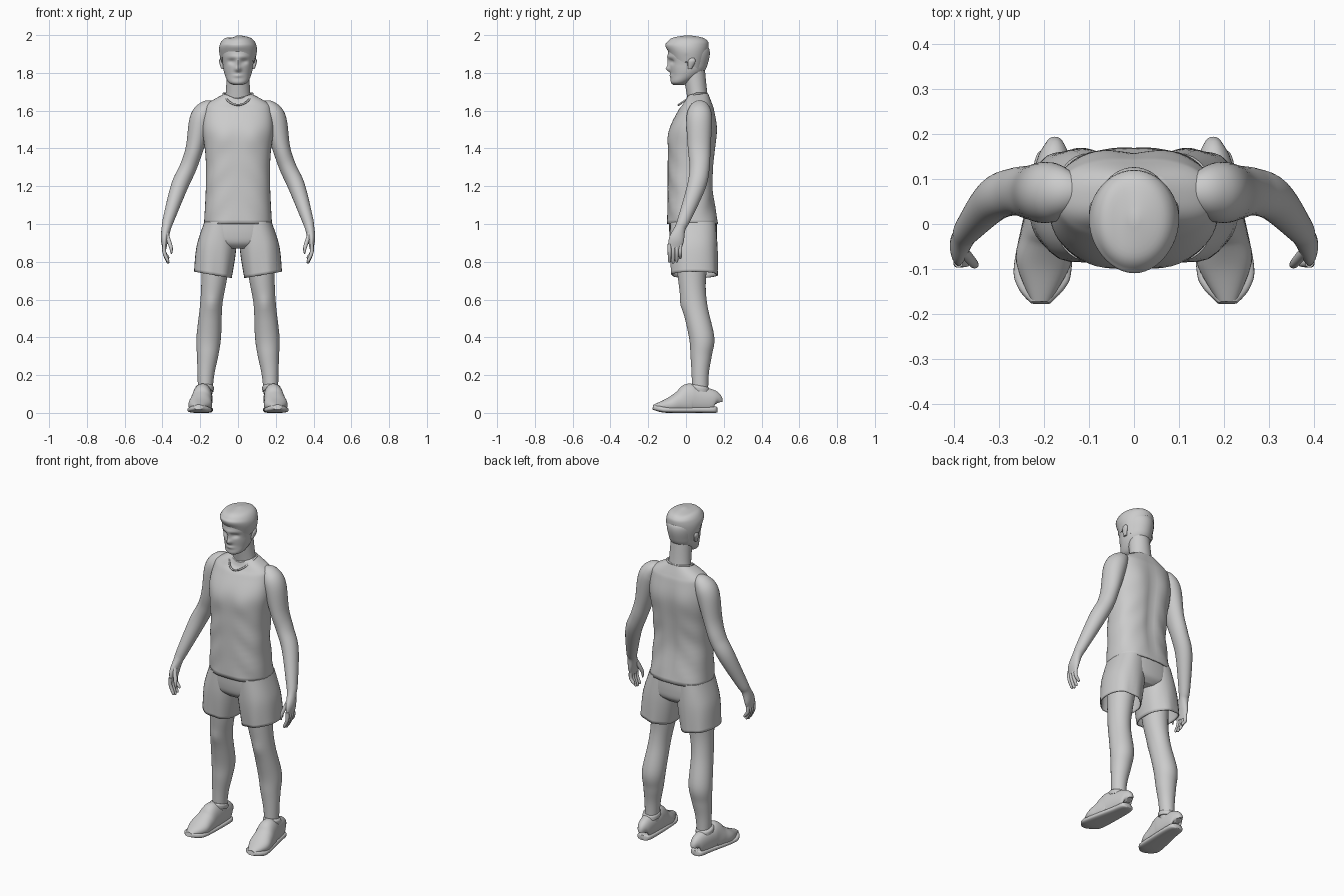
import bpy, bmesh, math
from mathutils import Vector

cube = bpy.data.objects.get("Cube")
if cube:
    bpy.data.objects.remove(cube, do_unlink=True)

GREY = (.6, .6, .6, 1)
grey = bpy.data.materials.new("plain grey")
grey.use_nodes = True
grey.diffuse_color = GREY
grey.node_tree.nodes["Principled BSDF"].inputs["Base Color"].default_value = GREY


def ring(z, wide, deep, x=0, y=0):
    """One elliptical cross-section: centre and half sizes."""
    return (x, y, z, wide, deep)


def spline(a, b, c, d, t):
    """Catmull-Rom value between b and c."""
    return b + t / 2 * (c - a + t * (2*a - 5*b + 4*c - d + t * (3*(b - c) + d - a)))


def clamp(value):
    return max(0, min(1, value))


def bell(co, centre, size):
    """Soft bump weight around a centre."""
    return math.exp(-sum(((a - b) / s) ** 2 for a, b, s in zip(co, centre, size)))


def loft(name, *rings, sides=32, steps=6, power=2, flat=True, mirror=False,
         cloth=False, shape=None):
    """Smooth skin through the rings; cloth leaves the lower end open and hollow."""
    keys = [rings[0], *rings, rings[-1]]
    dense = []
    for i in range(len(rings) - 1):
        for s in range(steps):
            dense.append([spline(*values, s / steps) for values in zip(*keys[i:i + 4])])
    dense.append(rings[-1])
    bm = bmesh.new()
    loops = []
    for i, (x, y, z, wide, deep) in enumerate(dense):
        ahead = Vector(dense[min(i + 1, len(dense) - 1)][:3])
        behind = Vector(dense[max(i - 1, 0)][:3])
        along = Vector((0, 0, 1)) if flat else (ahead - behind).normalized()
        across = (Vector((1, 0, 0)) - along * along.x).normalized()
        other = along.cross(across)
        loop = []
        for j in range(sides):
            angle = j * math.tau / sides
            c, s = math.cos(angle), math.sin(angle)
            c = math.copysign(abs(c) ** (2 / power), c)
            s = math.copysign(abs(s) ** (2 / power), s)
            loop.append(bm.verts.new(Vector((x, y, z)) + across * c * wide + other * s * deep))
        loops.append(loop)
    for a, b in zip(loops, loops[1:]):
        for j in range(sides):
            n = (j + 1) % sides
            bm.faces.new((a[j], a[n], b[n], b[j]))
    if not cloth:
        bm.faces.new(loops[0])
    bm.faces.new(loops[-1])
    bmesh.ops.recalc_face_normals(bm, faces=bm.faces)
    if shape:
        for vert in bm.verts:
            shape(vert.co)
    mesh = bpy.data.meshes.new(name)
    bm.to_mesh(mesh)
    bm.free()
    mesh.materials.append(grey)
    part = bpy.data.objects.new(name, mesh)
    bpy.context.collection.objects.link(part)
    if cloth:
        part.modifiers.new("cloth", 'SOLIDIFY').thickness = .006
    if mirror:
        part.modifiers.new("mirror", 'MIRROR')
    bpy.ops.object.select_all(action='DESELECT')
    part.select_set(True)
    bpy.context.view_layer.objects.active = part
    bpy.ops.object.shade_smooth_by_angle(angle=math.radians(50))


# Head with nose, eye sockets, brow and lips
def face(co):
    nose_tip = bell(co, (0, -.09, 1.82), (.015, .05, .015))
    nose_bridge = bell(co, (0, -.09, 1.85), (.01, .05, .025))
    socket = bell((abs(co.x), co.y, co.z), (.035, -.09, 1.86), (.02, .05, .013))
    brow = bell(co, (0, -.09, 1.885), (.06, .05, .01))
    lips = bell(co, (0, -.09, 1.785), (.026, .05, .01))
    co.y += .013 * socket - .02 * nose_tip - .01 * nose_bridge - .005 * brow - .007 * lips


loft("head",
     ring(z=1.735, wide=.02, deep=.025, y=-.04),
     ring(z=1.75, wide=.05, deep=.05, y=-.03),
     ring(z=1.79, wide=.07, deep=.08),
     ring(z=1.84, wide=.08, deep=.1, y=.013),
     ring(z=1.93, wide=.085, deep=.105, y=.016),
     ring(z=1.98, wide=.02, deep=.02, y=.015), sides=72, steps=14, shape=face)
loft("neck",
     ring(z=1.58, wide=.09, deep=.06, y=.08),
     ring(z=1.68, wide=.066, deep=.055, y=.06),
     ring(z=1.82, wide=.06, deep=.06, y=.04))
loft("ears",
     ring(z=1.82, wide=.008, deep=.01, x=.08, y=.02),
     ring(z=1.86, wide=.01, deep=.02, x=.09, y=.03),
     ring(z=1.88, wide=.003, deep=.01, x=.09, y=.033), sides=16, mirror=True)


# Hair, low at the nape and swept up over the forehead
def sweep(co):
    low = clamp((1.96 - co.z) / .09)
    parting = .15 * co.x if co.y < 0 else 0
    co.z -= low * (.47 * co.y + parting + .007)
    co.y -= low * .3 * max(0, co.y)
    co.y -= .006 * bell(co, (0, -.1, 1.94), (.06, .06, .02))
    co.z -= .008 * bell(co, (-.03, 0, 2), (.025, .1, .05))


loft("hair",
     ring(z=1.87, wide=.088, deep=.108, y=.018),
     ring(z=1.92, wide=.1, deep=.116, y=.014),
     ring(z=1.955, wide=.094, deep=.112, y=.01),
     ring(z=1.985, wide=.068, deep=.084, y=.01),
     ring(z=2, wide=.008, deep=.01, y=.01), sides=48, shape=sweep)


# Sleeveless shirt with chest, shoulder blades, spine and side folds
def drape(co):
    mirrored = (abs(co.x), co.y, co.z)
    fold = clamp(abs(co.x) / .15) * clamp((1.5 - co.z) / .25)
    co.y += .004 * fold * math.sin(40 * (co.z + abs(co.x)))
    co.y -= .008 * bell(mirrored, (.08, -.09, 1.46), (.06, .06, .06))
    co.y += .006 * bell(mirrored, (.09, .16, 1.5), (.05, .06, .09))
    co.y -= .012 * bell(co, (0, .16, 1.3), (.03, .06, .25))
    co.z -= .035 * bell(co, (0, -.02, 1.68), (.06, .05, .04))


loft("shirt",
     ring(z=1, wide=.18, deep=.136, y=.036),
     ring(z=1.2, wide=.17, deep=.12, y=.023),
     ring(z=1.36, wide=.172, deep=.124, y=.028),
     ring(z=1.5, wide=.188, deep=.125, y=.038),
     ring(z=1.6, wide=.178, deep=.096, y=.054),
     ring(z=1.64, wide=.158, deep=.078, y=.06),
     ring(z=1.69, wide=.072, deep=.058, y=.06),
     sides=64, power=2.5, cloth=True, shape=drape)

# Neckline trim dipping to a shallow point in front
trim = bpy.data.curves.new("neckline", 'CURVE')
trim.dimensions = '3D'
trim.bevel_depth = .005
path = trim.splines.new('POLY')
path.points.add(39)
for i, point in enumerate(path.points):
    angle = i * math.tau / len(path.points)
    front = max(0, -math.cos(angle))
    point.co = (.078 * math.sin(angle), .055 * (1 + math.cos(angle)) - .04 * front ** 2,
                1.69 - .06 * front ** 1.5, 1)
path.use_cyclic_u = True
trim.materials.append(grey)
bpy.context.collection.objects.link(bpy.data.objects.new("neckline", trim))


# Shorts: one hip piece and two flared legs with slanted hems
def hem(co):
    low = clamp((.95 - co.z) / .22)
    co.z += low * .17 * (co.x - .13)
    co.y += .004 * low * math.sin(70 * co.x)


loft("shorts_hips",
     ring(z=.87, wide=.08, deep=.09, y=.04),
     ring(z=.9, wide=.175, deep=.118, y=.04),
     ring(z=.95, wide=.189, deep=.126, y=.038),
     ring(z=1.02, wide=.176, deep=.126, y=.036), power=2.5)
loft("shorts_legs",
     ring(z=.73, wide=.1, deep=.122, x=.133, y=.045),
     ring(z=.88, wide=.105, deep=.126, x=.114, y=.04),
     ring(z=1.01, wide=.085, deep=.12, x=.094, y=.037),
     power=2.3, cloth=True, mirror=True, shape=hem)


# Legs with kneecaps
def knee(co):
    co.y -= .008 * bell(co, (.14, -.02, .575), (.035, .05, .04))


loft("legs",
     ring(z=.07, wide=.036, deep=.042, x=.175, y=.075),
     ring(z=.2, wide=.044, deep=.045, x=.17, y=.075),
     ring(z=.3, wide=.056, deep=.056, x=.161, y=.08),
     ring(z=.4, wide=.065, deep=.067, x=.155, y=.083),
     ring(z=.57, wide=.059, deep=.067, x=.142, y=.046),
     ring(z=.7, wide=.067, deep=.073, x=.127, y=.032),
     ring(z=.86, wide=.08, deep=.09, x=.115, y=.034), mirror=True, shape=knee)


# Shoes: uppers, soles and ankle collars
def ground(co):
    co.z = max(co.z, .006)


def slope(co):
    co.z -= .18 * (co.y - .07)


loft("shoes",
     ring(z=.05, wide=.012, deep=.022, x=.176, y=.163),
     ring(z=.06, wide=.036, deep=.058, x=.177, y=.148),
     ring(z=.07, wide=.05, deep=.076, x=.185, y=.05),
     ring(z=.07, wide=.053, deep=.084, x=.189, y=.015),
     ring(z=.055, wide=.058, deep=.062, x=.195, y=-.03),
     ring(z=.04, wide=.06, deep=.04, x=.202, y=-.09),
     ring(z=.03, wide=.022, deep=.014, x=.208, y=-.17),
     power=2.2, flat=False, mirror=True, shape=ground)
loft("soles",
     ring(z=.018, wide=.014, deep=.014, x=.176, y=.166),
     ring(z=.017, wide=.04, deep=.017, x=.177, y=.15),
     ring(z=.016, wide=.05, deep=.016, x=.182, y=.07),
     ring(z=.016, wide=.064, deep=.016, x=.202, y=-.09),
     ring(z=.022, wide=.053, deep=.016, x=.207, y=-.14),
     ring(z=.03, wide=.022, deep=.012, x=.208, y=-.175),
     power=3, flat=False, mirror=True)
loft("shoe_collars",
     ring(z=.115, wide=.048, deep=.052, x=.177, y=.074),
     ring(z=.135, wide=.049, deep=.052, x=.177, y=.072),
     ring(z=.145, wide=.042, deep=.046, x=.176, y=.072), mirror=True, shape=slope)

# Arms from shoulder to wrist, flattening into the palms
loft("arms",
     ring(z=1.625, wide=.03, deep=.035, x=.125, y=.072),
     ring(z=1.605, wide=.05, deep=.058, x=.165, y=.072),
     ring(z=1.55, wide=.061, deep=.068, x=.196, y=.07),
     ring(z=1.4, wide=.047, deep=.06, x=.23, y=.07),
     ring(z=1.3, wide=.045, deep=.053, x=.264, y=.072),
     ring(z=1.2, wide=.045, deep=.049, x=.31, y=.055),
     ring(z=1.03, wide=.031, deep=.034, x=.366, y=-.008),
     ring(z=.98, wide=.025, deep=.029, x=.379, y=-.03),
     ring(z=.92, wide=.02, deep=.04, x=.389, y=-.05),
     ring(z=.868, wide=.009, deep=.034, x=.389, y=-.06), flat=False, mirror=True)

# Fingers curling inward, and thumbs
for i, label in enumerate(("little", "ring", "middle", "index")):
    y = -.03 - .019 * i
    tip = .79 + .006 * (2 - i) ** 2
    loft(label + "_fingers",
         ring(z=.895, wide=.01, deep=.01, x=.39, y=y),
         ring(z=.85, wide=.01, deep=.01, x=.39, y=y),
         ring(z=tip + .01, wide=.008, deep=.008, x=.372, y=y),
         ring(z=tip, wide=.003, deep=.003, x=.37, y=y), sides=12, flat=False, mirror=True)
loft("thumbs",
     ring(z=.955, wide=.012, deep=.014, x=.382, y=-.058),
     ring(z=.88, wide=.01, deep=.01, x=.356, y=-.088),
     ring(z=.84, wide=.003, deep=.003, x=.352, y=-.09), sides=12, flat=False, mirror=True)
